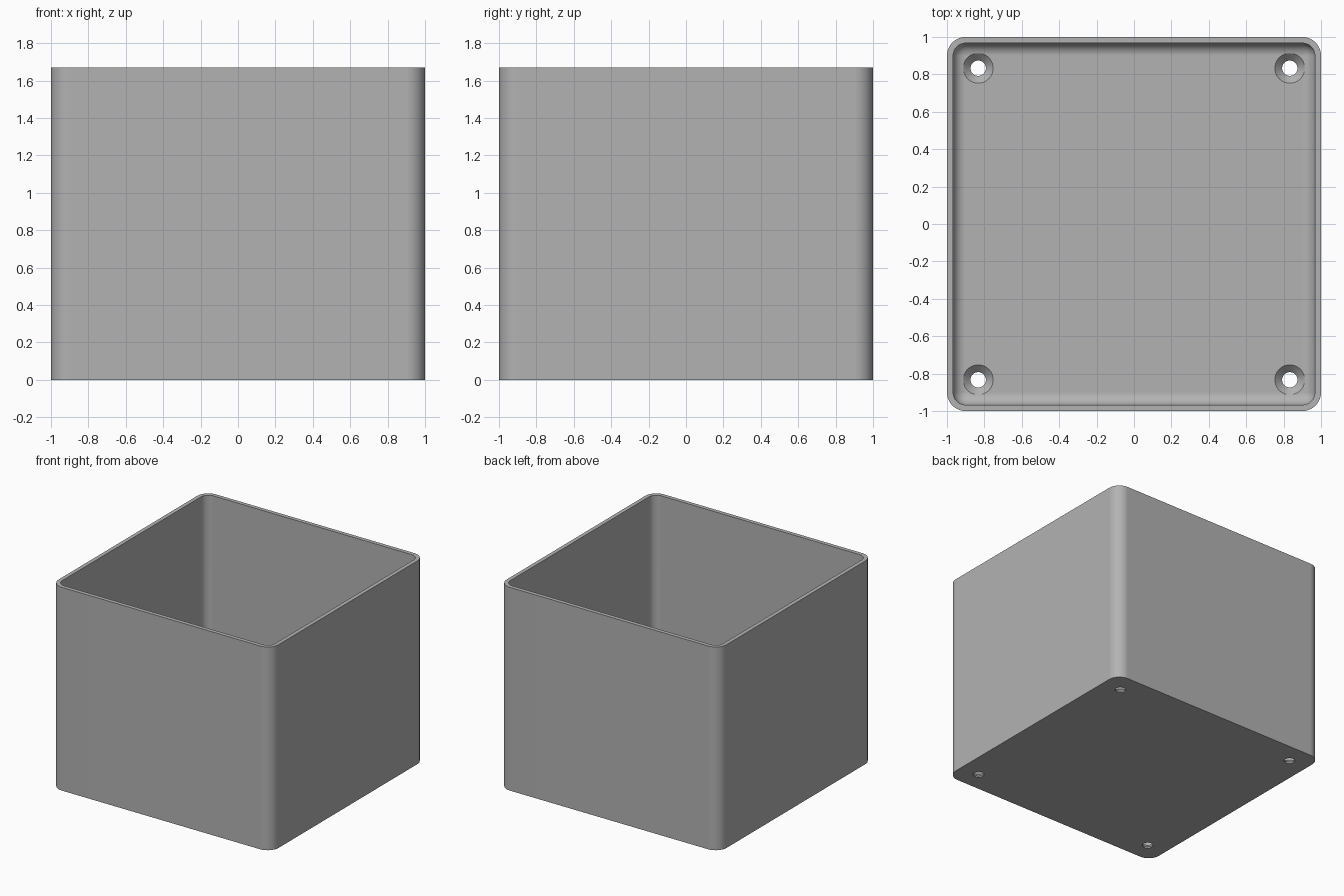
import bpy
import bmesh
from math import sin, cos, pi, radians

HEIGHT, WALL, FLOOR = 1.67, 0.033, 0.05
CORNER = 0.1
FILLET = CORNER - WALL

cube = bpy.data.objects.get("Cube")
if cube:
    bpy.data.objects.remove(cube, do_unlink=True)

grey = bpy.data.materials.new("light grey")
grey.use_nodes = True
colour = (0.45, 0.45, 0.45, 1)
grey.diffuse_color = colour
grey.node_tree.nodes["Principled BSDF"].inputs["Base Color"].default_value = colour


def rounded_square(bm, inset, z, steps=12):
    """Ring of vertices for a square with rounded corners."""
    centre = 1 - max(CORNER, inset)
    radius = max(CORNER - inset, 0)
    ring = []
    for corner, (sx, sy) in enumerate([(1, 1), (-1, 1), (-1, -1), (1, -1)]):
        for i in range(steps + 1):
            a = (corner + i / steps) * pi / 2
            ring.append(bm.verts.new((sx * centre + radius * cos(a),
                                      sy * centre + radius * sin(a), z)))
    return ring


def skin(bm, rings):
    """Join successive rings and close both ends."""
    for a, b in zip(rings, rings[1:]):
        for i in range(len(a)):
            j = (i + 1) % len(a)
            bm.faces.new((a[i], a[j], b[j], b[i]))
    bm.faces.new(rings[0][::-1])
    bm.faces.new(rings[-1])


def make_object(name, bm):
    bmesh.ops.remove_doubles(bm, verts=bm.verts, dist=1e-5)
    bmesh.ops.recalc_face_normals(bm, faces=bm.faces)
    mesh = bpy.data.meshes.new(name)
    bm.to_mesh(mesh)
    bm.free()
    mesh.materials.append(grey)
    obj = bpy.data.objects.new(name, mesh)
    bpy.context.collection.objects.link(obj)
    return obj


# Open box: outer wall, rim, inner wall, rounded inner foot, floor
bm = bmesh.new()
profile = [(0, 0), (0, HEIGHT), (WALL, HEIGHT)]
for i in range(11):
    a = i / 10 * pi / 2
    profile.append((WALL + FILLET * (1 - cos(a)), FLOOR + FILLET * (1 - sin(a))))
skin(bm, [rounded_square(bm, inset, z) for inset, z in profile])
box = make_object("open_box", bm)

# Countersunk screw holes in the floor corners
bm = bmesh.new()
hole = [(0.041, -0.1), (0.041, 0.011), (0.08, FLOOR), (0.08, 0.2)]
for x in (-0.833, 0.833):
    for y in (-0.833, 0.833):
        skin(bm, [[bm.verts.new((x + r * cos(k * pi / 24), y + r * sin(k * pi / 24), z))
                   for k in range(48)] for r, z in hole])
cutter = make_object("screw_hole_cutter", bm)
cutter.hide_render = True

cut = box.modifiers.new("screw holes", 'BOOLEAN')
cut.operation = 'DIFFERENCE'
cut.solver = 'EXACT'
cut.object = cutter
bpy.context.view_layer.objects.active = box
box.select_set(True)
bpy.ops.object.modifier_apply(modifier=cut.name)
bpy.data.objects.remove(cutter, do_unlink=True)

# Smooth rounded corners, crisp rim and hole edges
bpy.ops.object.shade_smooth_by_angle(angle=radians(30))
weighted = box.modifiers.new("weighted normals", 'WEIGHTED_NORMAL')
weighted.keep_sharp = True
